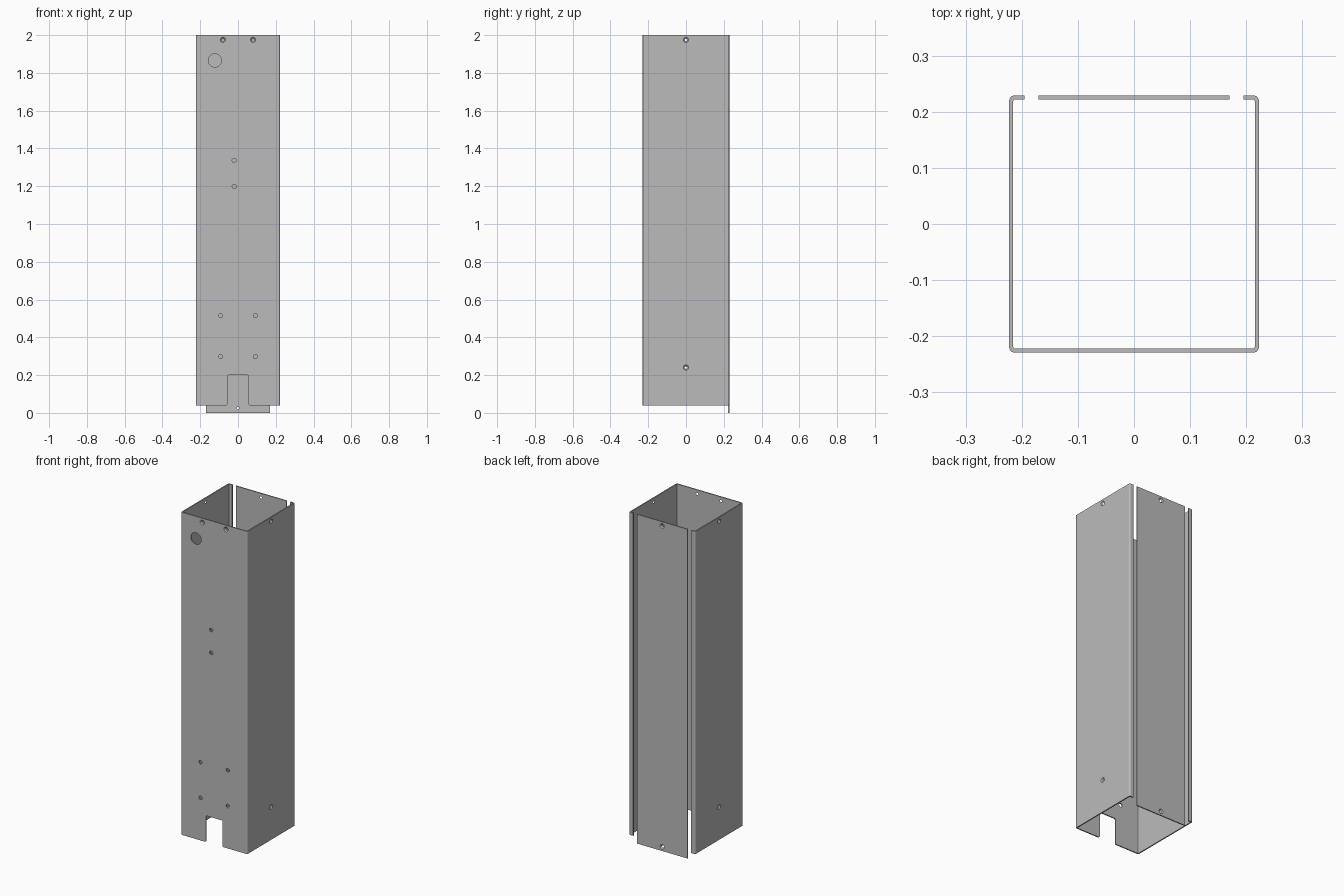
import bpy, bmesh, math
from mathutils import Matrix, Vector

if "Cube" in bpy.data.objects:
    bpy.data.objects.remove(bpy.data.objects["Cube"], do_unlink=True)

X, Y, T = 0.2225, 0.229, 0.007      # half width, half depth, sheet thickness
BASE, TOP = 0.04, 2.0
LIP = 0.195                         # inner edge of the rear lips

grey = bpy.data.materials.new("sheet grey")
grey.use_nodes = True
colour = (0.5, 0.5, 0.5, 1)
grey.diffuse_color = colour
grey.node_tree.nodes["Principled BSDF"].inputs["Base Color"].default_value = colour


def rounded(path, radius, steps=4):
    """Round every inner corner of an open path of right angles."""
    pts = [Vector(path[0])]
    for a, c, b in zip(path, path[1:], path[2:]):
        a, c, b = Vector(a), Vector(c), Vector(b)
        u, v = (a - c).normalized() * radius, (b - c).normalized() * radius
        for i in range(steps + 1):
            t = i / steps * math.pi / 2
            pts.append(c + u * (1 - math.sin(t)) + v * (1 - math.cos(t)))
    return pts + [Vector(path[-1])]


def prism(bm, points, offset):
    """Extrude a closed outline of 3D points along an offset."""
    face = bm.faces.new([bm.verts.new(p) for p in points])
    ext = bmesh.ops.extrude_face_region(bm, geom=[face])
    moved = [g for g in ext["geom"] if isinstance(g, bmesh.types.BMVert)]
    bmesh.ops.translate(bm, verts=moved, vec=offset)
    bmesh.ops.recalc_face_normals(bm, faces=bm.faces)


def hole(bm, centre, direction, r_out, r_in=None, depth=0.009):
    """Cutter through a wall; direction points out of the wall."""
    turn = Vector(direction).to_track_quat("Z", "Y").to_matrix().to_4x4()
    bmesh.ops.create_cone(bm, cap_ends=True, segments=24, depth=depth,
                          radius1=r_in or r_out, radius2=r_out,
                          matrix=Matrix.Translation(centre) @ turn)


def countersink(bm, centre, direction):
    hole(bm, centre, direction, 0.015, 0.006)


def make_object(name, bm):
    mesh = bpy.data.meshes.new(name)
    bm.to_mesh(mesh)
    bm.free()
    obj = bpy.data.objects.new(name, mesh)
    bpy.context.collection.objects.link(obj)
    mesh.materials.append(grey)
    return obj


def cut(obj, cutter_bm):
    """Cut the openings, then shade with crisp edges."""
    cutter = make_object(obj.name + "_cutter", cutter_bm)
    cutter.hide_render = True
    mod = obj.modifiers.new("openings", "BOOLEAN")
    mod.operation, mod.solver, mod.object = "DIFFERENCE", "EXACT", cutter
    bpy.ops.object.select_all(action="DESELECT")
    obj.select_set(True)
    bpy.context.view_layer.objects.active = obj
    bpy.ops.object.modifier_apply(modifier=mod.name)
    bpy.data.objects.remove(cutter, do_unlink=True)
    bpy.ops.object.shade_smooth_by_angle(angle=math.radians(30))
    obj.modifiers.new("flat sheet normals", "WEIGHTED_NORMAL").keep_sharp = True


# Folded channel with two short rear lips
def fold(inset, radius):
    x, y = X - inset, Y - inset
    return rounded([(-LIP, y), (-x, y), (-x, -y), (x, -y), (x, y), (LIP, y)], radius)


bm = bmesh.new()
section = fold(0, 0.009) + fold(T, 0.004)[::-1]
prism(bm, [(p.x, p.y, BASE) for p in section], (0, 0, TOP - BASE))
channel = make_object("folded_channel", bm)

# Channel openings
cuts = bmesh.new()
front, side = -Y + T / 2, X - T / 2
for s in (-1, 1):
    for z in (1.975, 0.24):
        countersink(cuts, (s * side, 0, z), (s, 0, 0))
    countersink(cuts, (s * 0.08, front, 1.975), (0, -1, 0))
    for z in (0.515, 0.298):
        hole(cuts, (s * 0.092, front, z), (0, -1, 0), 0.011, depth=0.03)
for z in (1.337, 1.198):
    hole(cuts, (-0.02, front, z), (0, -1, 0), 0.011, depth=0.03)
hole(cuts, (-0.122, front, 1.866), (0, -1, 0), 0.035, depth=0.03)

# Cable notch in the lower front edge
W = 0.056
notch = rounded([(-W - 0.02, BASE), (-W, BASE), (-W, 0.2),
                 (W, 0.2), (W, BASE), (W + 0.02, BASE)], 0.008)[1:-1]
notch = [Vector((notch[0].x, BASE - 0.02))] + notch + [Vector((notch[-1].x, BASE - 0.02))]
prism(cuts, [(p.x, -Y - 0.02, p.y) for p in notch], (0, 0.05, 0))
cut(channel, cuts)

# Separate rear cover strip, reaching below the channel
bm = bmesh.new()
bmesh.ops.create_cube(bm, size=1)
bmesh.ops.scale(bm, vec=(0.34, T, TOP), verts=bm.verts)
bmesh.ops.translate(bm, vec=(0, Y - T / 2, TOP / 2), verts=bm.verts)
panel = make_object("rear_cover", bm)
cuts = bmesh.new()
for z in (1.975, 0.025):
    countersink(cuts, (0, Y - T / 2, z), (0, 1, 0))
cut(panel, cuts)
